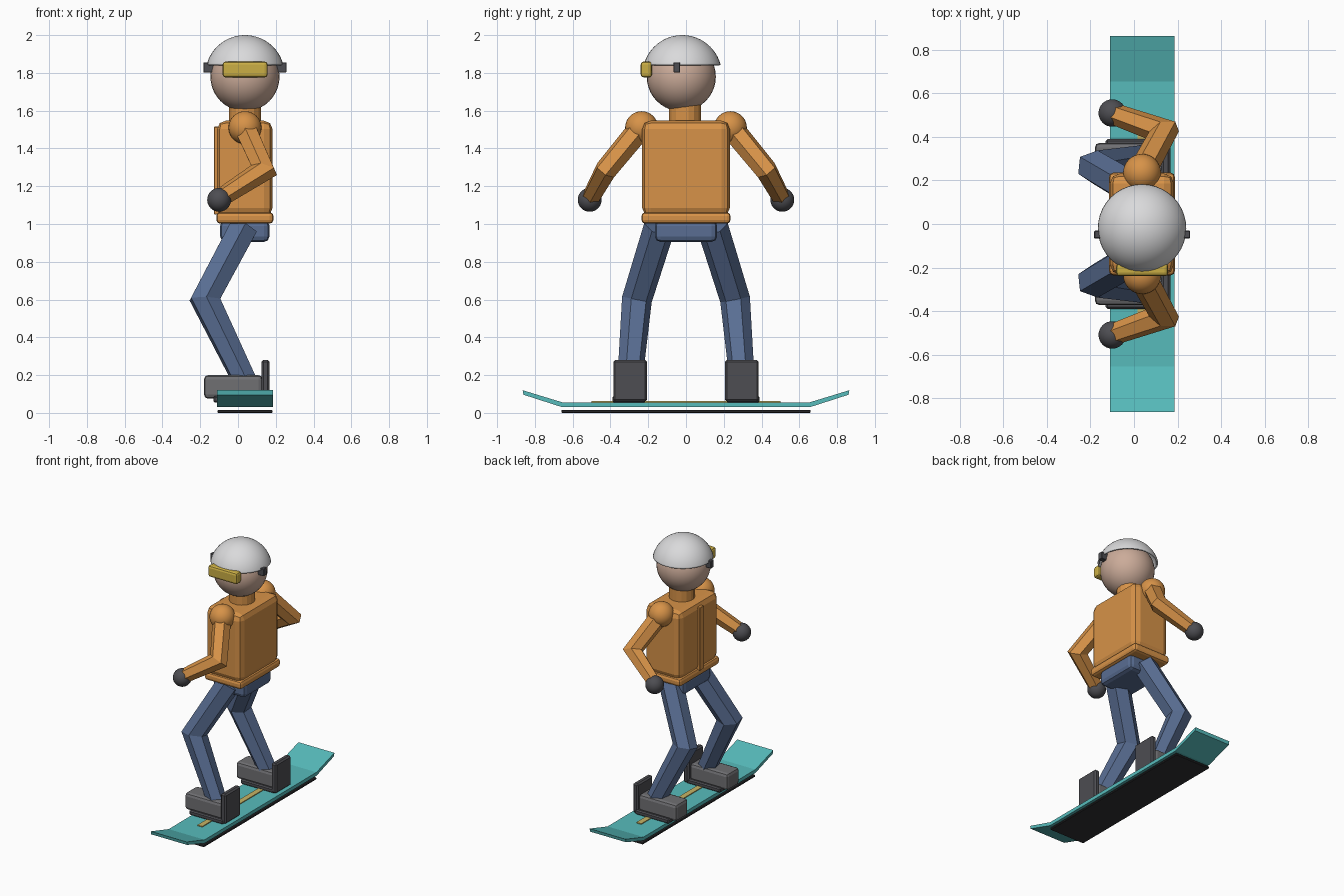
import bpy, bmesh, math
from mathutils import Vector

if "Cube" in bpy.data.objects:
    bpy.data.objects.remove(bpy.data.objects["Cube"])


def mat(name, r, g, b):
    m = bpy.data.materials.new(name)
    m.diffuse_color = (r, g, b, 1)
    m.use_nodes = True
    m.node_tree.nodes["Principled BSDF"].inputs["Base Color"].default_value = m.diffuse_color
    return m


ORANGE = mat("jacket orange", .68, .29, .065)
TEAL = mat("board teal", .095, .50, .50)
BLUE = mat("trouser blue", .10, .155, .29)
SKIN = mat("skin", .60, .41, .32)
WHITE = mat("helmet white", .70, .70, .71)
GREY = mat("boot grey", .16, .16, .17)
DARK = mat("dark grey", .075, .075, .085)
BLACK = mat("base black", .03, .03, .033)
STRAW = mat("stripe straw", .58, .46, .13)
GOLD = mat("lens gold", .60, .43, .06)


def finish(bm, name, m, smooth=False):
    bmesh.ops.recalc_face_normals(bm, faces=bm.faces)
    me = bpy.data.meshes.new(name)
    bm.to_mesh(me)
    bm.free()
    me.materials.append(m)
    for p in me.polygons:
        p.use_smooth = smooth
    ob = bpy.data.objects.new(name, me)
    bpy.context.collection.objects.link(ob)
    return ob


def box(name, m, x, y, z, bevel=0, seg=1):
    """Box from (min, max) ranges with bevelled edges."""
    bm = bmesh.new()
    bmesh.ops.create_cube(bm, size=1)
    for v in bm.verts:
        v.co = [(r[0] + r[1]) / 2 + c * (r[1] - r[0]) for c, r in zip(v.co, (x, y, z))]
    if bevel:
        bmesh.ops.bevel(bm, geom=bm.edges[:], offset=bevel, segments=seg,
                        profile=.5, affect='EDGES')
    return finish(bm, name, m)


def ball(name, m, c, r):
    bm = bmesh.new()
    bmesh.ops.create_uvsphere(bm, u_segments=32, v_segments=20, radius=r)
    bmesh.ops.translate(bm, verts=bm.verts, vec=c)
    return finish(bm, name, m, True)


def limb(name, m, pts, radii, sides=6):
    """Faceted tube through the points with mitred joints."""
    pts = [Vector(p) for p in pts]
    bm = bmesh.new()
    d0 = (pts[1] - pts[0]).normalized()
    u = d0.cross(Vector((0, 1, 0))).normalized()
    w = d0.cross(u)
    ring = []
    for k in range(sides):
        a = math.tau * (k + .5) / sides
        ring.append(pts[0] + (u * math.cos(a) + w * math.sin(a)) * radii[0])
    rings = [[bm.verts.new(p) for p in ring]]
    for i in range(1, len(pts)):
        d = (pts[i] - pts[i - 1]).normalized()
        n = d
        if i < len(pts) - 1:
            n = (d + (pts[i + 1] - pts[i]).normalized()).normalized()
        new = []
        for p in ring:
            # scale the offset, then slide along the segment to the mitre plane
            off = p - pts[i - 1]
            off = (off - d * off.dot(d)) * (radii[i] / radii[i - 1])
            new.append(pts[i] + off - d * (off.dot(n) / d.dot(n)))
        ring = new
        rings.append([bm.verts.new(p) for p in ring])
    for a, b in zip(rings, rings[1:]):
        for k in range(sides):
            j = (k + 1) % sides
            bm.faces.new((a[k], a[j], b[j], b[k]))
    bm.faces.new(rings[0])
    bm.faces.new(rings[-1])
    return finish(bm, name, m)


CX = .037  # centre line of the board and body

# Board deck with upturned ends
bm = bmesh.new()
top = [(-.865, .12), (-.655, .056), (.655, .056), (.865, .12)]
low = [(.86, .096), (.655, .03), (-.655, .03), (-.86, .096)]
for x in (-.11, .185):
    a = [bm.verts.new((x, y, z)) for y, z in top]
    b = [bm.verts.new((x, y, z)) for y, z in low][::-1]
    for i in range(3):
        bm.faces.new((a[i], a[i + 1], b[i + 1], b[i]))
    if x < 0:
        a0, b0 = a, b
for i in range(3):
    bm.faces.new((a0[i], a0[i + 1], a[i + 1], a[i]))
    bm.faces.new((b0[i], b0[i + 1], b[i + 1], b[i]))
for i in (0, 3):
    bm.faces.new((a0[i], a[i], b[i], b0[i]))
finish(bm, "board_deck", TEAL)
box("board_base", BLACK, (-.108, .183), (-.66, .66), (0, .016), .004)
box("deck_stripe", STRAW, (CX - .02, CX + .02), (-.5, .5), (.055, .062))

# Mirrored limbs and bindings
for s, side in ((-1, "front"), (1, "rear")):
    def span(a, b):
        return tuple(sorted((s * a, s * b)))

    box(side + "_binding_plate", DARK, (-.13, .15), span(.212, .39), (.055, .09), .008)
    box(side + "_highback", DARK, (.125, .167), span(.207, .385), (.06, .28), .01)
    box(side + "_boot", GREY, (-.18, .13), span(.227, .373), (.075, .2), .022, 2)
    limb(side + "_leg", BLUE, [(.03, s * .14, .985), (-.175, s * .26, .6),
                              (.05, s * .30, .14)], (.084, .08, .066))
    arm = [(CX, s * .24, 1.51), (.138, s * .425, 1.285), (-.09, s * .505, 1.14)]
    limb(side + "_arm", ORANGE, arm, (.064, .06, .05))
    ball(side + "_shoulder", ORANGE, (CX, s * .235, 1.51), .087)
    ball(side + "_glove", DARK, (-.1, s * .51, 1.128), .063)

# Body
box("pelvis", BLUE, (-.095, .167), (-.165, .165), (.905, 1.02), .03, 2)
box("jacket_body", ORANGE, (-.11, .183), (-.232, .232), (1.04, 1.547), .045, 2)
box("jacket_hem", ORANGE, (-.115, .188), (-.236, .236), (1.002, 1.062), .02, 2)
box("jacket_zip", ORANGE, (-.127, -.1), (-.03, .018), (1.05, 1.515), .003)
limb("neck", ORANGE, [(CX, -.005, 1.5), (CX, -.005, 1.63)], (.087, .087), 16)

# Head and helmet shell
ball("head", SKIN, (CX, -.025, 1.78), .183)
bm = bmesh.new()
bmesh.ops.create_uvsphere(bm, u_segments=40, v_segments=32, radius=.21)
bmesh.ops.bisect_plane(bm, geom=bm.verts[:] + bm.edges[:] + bm.faces[:],
                       plane_co=(0, 0, .052), plane_no=(0, 0, 1), clear_inner=True)
bmesh.ops.translate(bm, verts=bm.verts, vec=(CX, -.02, 1.79))
helmet = finish(bm, "helmet", WHITE, True)
shell = helmet.modifiers.new("thickness", 'SOLIDIFY')
shell.thickness = .012
shell.offset = -1

# Goggles with side clips
box("goggles", GOLD, (-.082, .157), (-.24, -.18), (1.776, 1.86), .016, 2)
for s, side in ((-1, "left"), (1, "right")):
    box(side + "_clip", DARK, tuple(sorted((CX + s * .165, CX + s * .22))),
        (-.066, -.031), (1.802, 1.856), .003)
